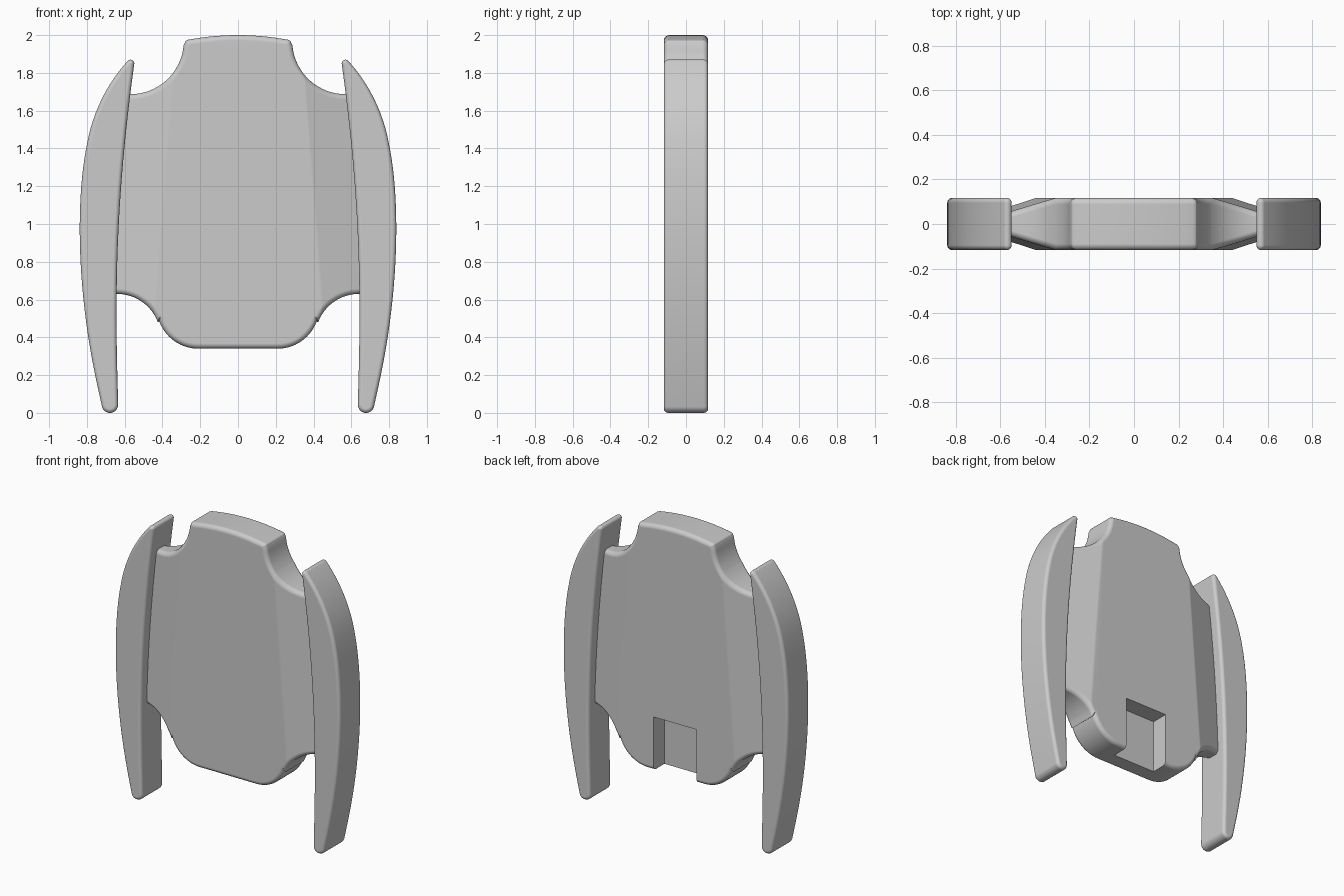
import bpy, bmesh
from math import cos, sin, radians
from mathutils import Vector
from mathutils.geometry import interpolate_bezier

HALF = 0.117          # half thickness of every part

if "Cube" in bpy.data.objects:
    bpy.data.objects.remove(bpy.data.objects["Cube"])

grey = bpy.data.materials.new("light_grey")
grey.use_nodes = True
colour = (0.6, 0.6, 0.6, 1)
grey.diffuse_color = colour
grey.node_tree.nodes["Principled BSDF"].inputs["Base Color"].default_value = colour


def arc(cx, cz, r, start, end, n):
    angles = [radians(start + (end - start) * i / n) for i in range(n + 1)]
    return [(cx + r * cos(a), cz + r * sin(a)) for a in angles]


def bezier(points, n):
    return [(p.x, p.y) for p in interpolate_bezier(*map(Vector, points), n)]


def slab(outline, bevel):
    """Extrude an outline in the x-z plane and round both of its rims."""
    bm = bmesh.new()
    face = bm.faces.new([bm.verts.new((x, -HALF, z)) for x, z in outline])
    new = bmesh.ops.extrude_face_region(bm, geom=[face], use_keep_orig=True)["geom"]
    for v in new:
        if isinstance(v, bmesh.types.BMVert):
            v.co.y = HALF
    bmesh.ops.recalc_face_normals(bm, faces=bm.faces[:])
    rims = [e for e in bm.edges if abs(e.verts[0].co.y - e.verts[1].co.y) < HALF]
    bmesh.ops.bevel(bm, geom=rims, offset=bevel, segments=5, profile=0.5,
                    affect='EDGES', clamp_overlap=False)
    return bm


def to_object(name, bm):
    bmesh.ops.recalc_face_normals(bm, faces=bm.faces[:])
    mesh = bpy.data.meshes.new(name)
    bm.to_mesh(mesh)
    bm.free()
    mesh.materials.append(grey)
    obj = bpy.data.objects.new(name, mesh)
    bpy.context.collection.objects.link(obj)
    return obj


def activate(obj):
    bpy.ops.object.select_all(action='DESELECT')
    obj.select_set(True)
    bpy.context.view_layer.objects.active = obj


def finish(obj):
    activate(obj)
    bpy.ops.object.shade_smooth_by_angle(angle=radians(35))
    normals = obj.modifiers.new("even_normals", 'WEIGHTED_NORMAL')
    normals.keep_sharp = True


# Body outline: right half from top to bottom, then mirrored
half = bezier([(0, 2.0), (0.1, 2.0), (0.18, 1.99), (0.262, 1.976)], 8)[1:]
half += arc(0.264, 1.957, 0.018, 50, 0, 3)
half += arc(0.57, 1.97, 0.283, 185, 270, 16)
half += bezier([(0.61, 1.687), (0.65, 1.35), (0.67, 1.0), (0.67, 0.63)], 6)
half += arc(0.64, 0.40, 0.23, 90, 160, 12)
half += arc(0.21, 0.56, 0.22, -20, -90, 14)
bm = slab([(0, 2.0)] + half + [(-x, z) for x, z in reversed(half)], 0.028)

# Body sides: cut along slanted creases and thin the panels towards the wings
crease_top, crease_lean, thinning = 0.355, 0.075, 0.31
for side in (1, -1):
    bmesh.ops.bisect_plane(bm, geom=bm.verts[:] + bm.edges[:] + bm.faces[:],
                           plane_co=(side * crease_top, 0, 1.69),
                           plane_no=(side, 0, crease_lean))


def past_crease(v):
    return abs(v.co.x) - crease_top - crease_lean * (1.69 - v.co.z)


for v in bm.verts:
    reach = max(0, past_crease(v))
    v.co.y -= (1 if v.co.y > 0 else -1) * thinning * reach
body = to_object("body", bm)

# Slot in the lower back
bm = bmesh.new()
bmesh.ops.create_cube(bm, size=1)
for v in bm.verts:
    v.co = (v.co.x * 0.32, v.co.y * 0.3 + 0.15, v.co.z * 0.5 + 0.45)
cutter = to_object("slot_cutter", bm)
cutter.hide_render = True
cut = body.modifiers.new("slot", 'BOOLEAN')
cut.operation, cut.object, cut.solver = 'DIFFERENCE', cutter, 'EXACT'
activate(body)
bpy.ops.object.modifier_apply(modifier=cut.name)
bpy.data.objects.remove(cutter)
finish(body)

# Keep the long creases crisp
for e in body.data.edges:
    ends = [body.data.vertices[i] for i in e.vertices]
    if (all(abs(past_crease(v)) < 0.0005 for v in ends)
            and (ends[0].co - ends[1].co).length > 0.5):
        e.use_edge_sharp = True

# Curved side wings
wing = bezier([(0.584, 1.863), (0.67, 1.77), (0.765, 1.62), (0.80, 1.42)], 14)[1:]
wing += bezier([(0.80, 1.42), (0.86, 1.13), (0.86, 0.60), (0.72, 0.04)], 24)[1:-1]
wing += arc(0.678, 0.043, 0.043, -15, -180, 12)
wing += bezier([(0.634, 0.045), (0.655, 0.65), (0.645, 1.15), (0.549, 1.85)], 24)[1:-1]
wing += arc(0.569, 1.85, 0.02, 180, 40, 8)
for name, side in (("left_wing", 1), ("right_wing", -1)):
    finish(to_object(name, slab([(side * x, z) for x, z in wing], 0.022)))
